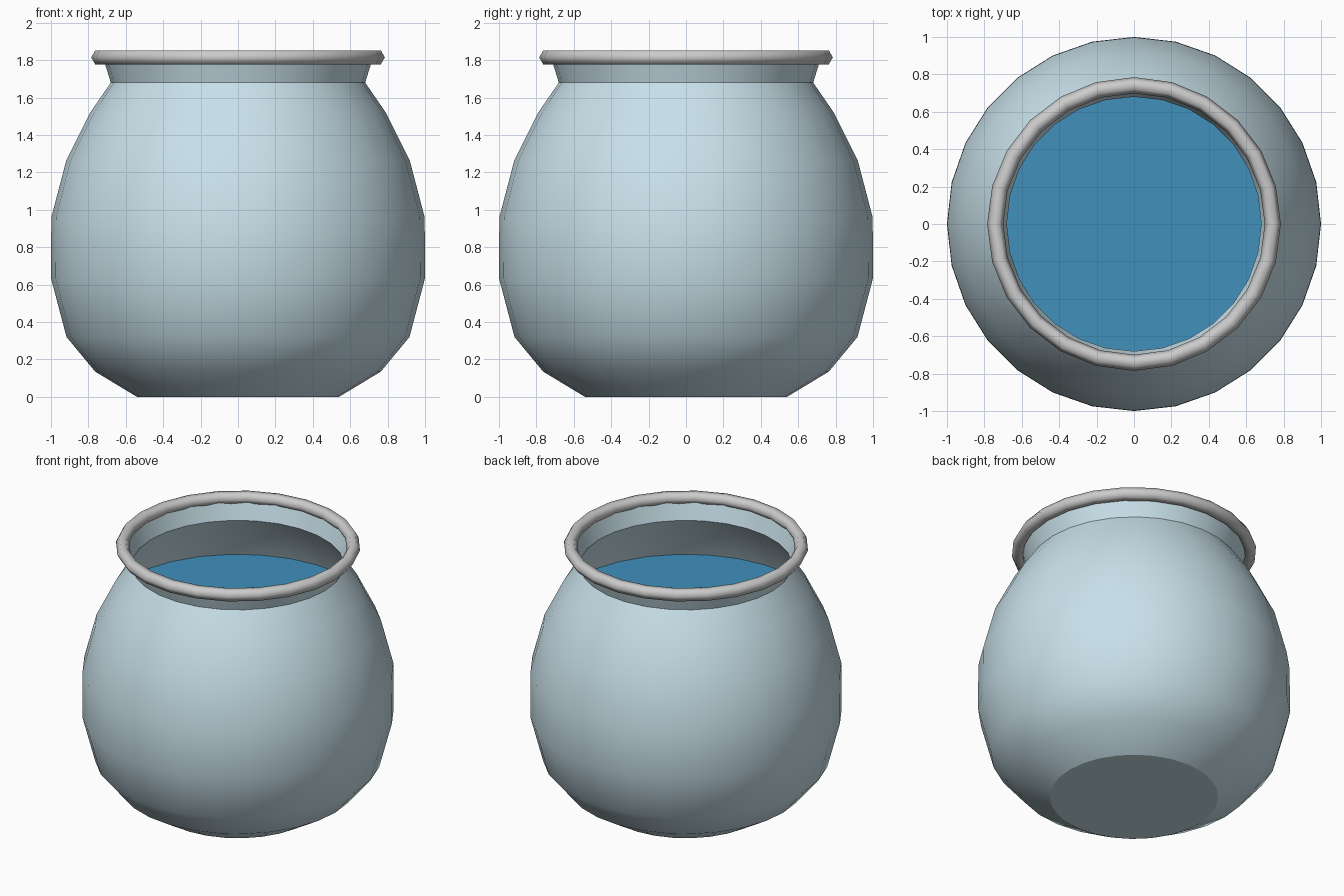
import bpy, math

if "Cube" in bpy.data.objects:
    bpy.data.objects.remove(bpy.data.objects["Cube"])

SEG = 28


def lathe(name, profile, seg, closed=False, cap_first=False):
    """Revolve (radius, z) points around the z axis."""
    n = len(profile)
    verts = [(r * math.cos(2 * math.pi * i / seg), r * math.sin(2 * math.pi * i / seg), z)
             for i in range(seg) for r, z in profile]
    faces = []
    for i in range(seg):
        a, b = i * n, ((i + 1) % seg) * n
        for j in range(n if closed else n - 1):
            k = (j + 1) % n
            faces.append((a + j, b + j, b + k, a + k))
    if cap_first:
        faces.append([i * n for i in reversed(range(seg))])
    mesh = bpy.data.meshes.new(name)
    mesh.from_pydata(verts, [], faces)
    obj = bpy.data.objects.new(name, mesh)
    bpy.context.collection.objects.link(obj)
    return obj


def smooth(obj, angle):
    bpy.ops.object.select_all(action='DESELECT')
    obj.select_set(True)
    bpy.context.view_layer.objects.active = obj
    bpy.ops.object.shade_smooth_by_angle(angle=math.radians(angle))


def paint(obj, name, color):
    mat = bpy.data.materials.new(name)
    mat.diffuse_color = color
    mat.use_nodes = True
    mat.node_tree.nodes["Principled BSDF"].inputs["Base Color"].default_value = mat.diffuse_color
    obj.data.materials.append(mat)


# thin glass bowl with flat base and flared neck
bowl = lathe("bowl", [(0.54, 0), (0.763, 0.134), (0.917, 0.32), (1.0, 0.635),
                      (0.998, 0.96), (0.918, 1.265), (0.79, 1.52),
                      (0.68, 1.68), (0.722, 1.815)], SEG, cap_first=True)
smooth(bowl, 28)
paint(bowl, "glass", (0.58, 0.75, 0.82, 1))

# rolled rim, six-sided section
rim = lathe("rim", [(0.742 + 0.043 * math.cos(math.radians(60 * k)),
                     1.815 + 0.043 * math.sin(math.radians(60 * k)))
                    for k in range(6)], 24, closed=True)
smooth(rim, 180)

# water surface inside the bowl
bpy.ops.mesh.primitive_circle_add(vertices=SEG, radius=0.873, fill_type='NGON',
                                  location=(0, 0, 1.35),
                                  rotation=(0, 0, math.pi / 2))
water = bpy.context.object
water.name = "water"
paint(water, "water", (0.05, 0.28, 0.5, 1))
